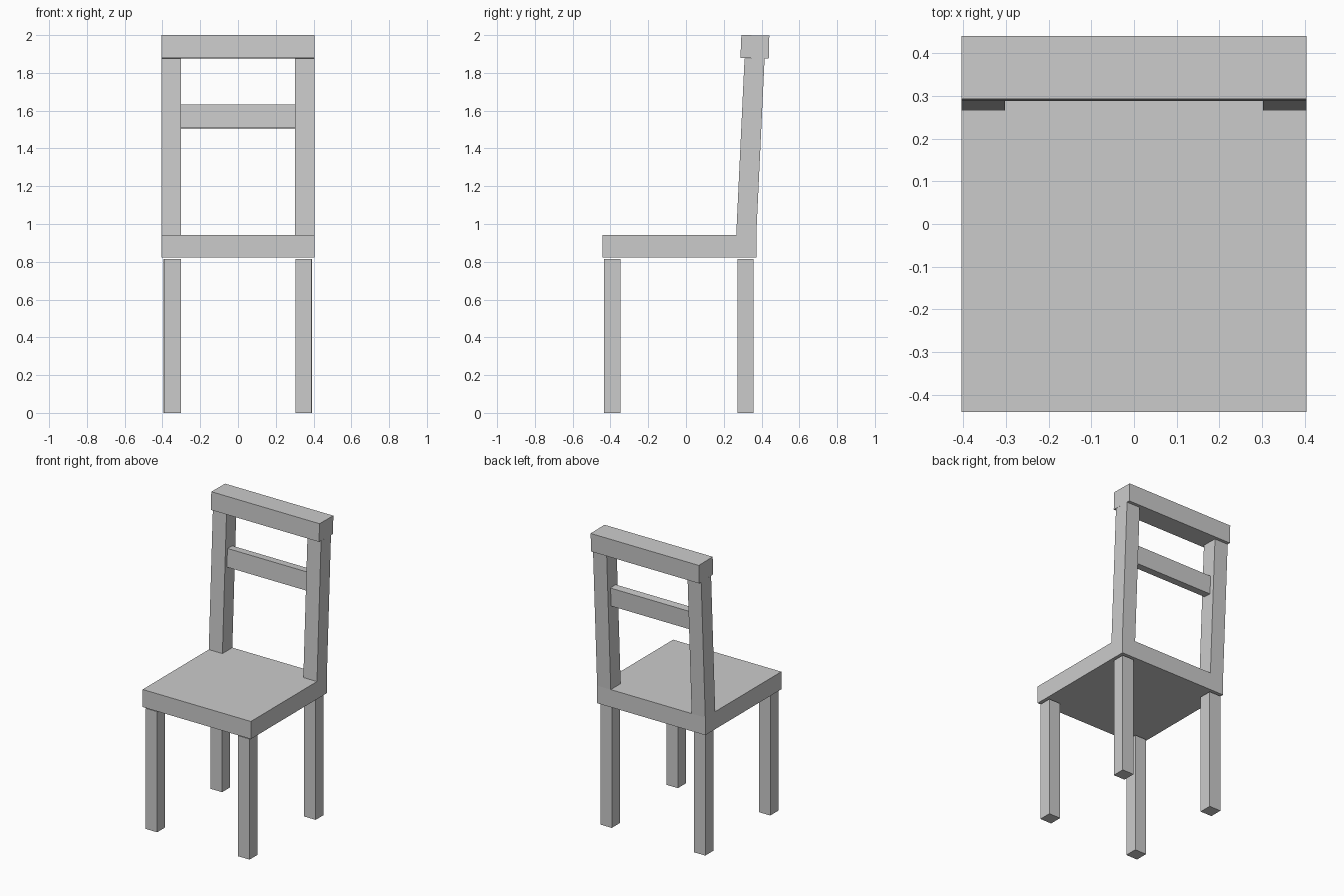
import bpy, bmesh

if "Cube" in bpy.data.objects:
    bpy.data.objects.remove(bpy.data.objects["Cube"])


def block(name, x, bottom, top):
    """Six-sided block; bottom and top are (y_front, y_back, z_front, z_back)."""
    bm = bmesh.new()
    rings = []
    for yf, yb, zf, zb in (bottom, top):
        rings.append([bm.verts.new(p) for p in (
            (x[0], yf, zf), (x[1], yf, zf), (x[1], yb, zb), (x[0], yb, zb))])
    lo, hi = rings
    bm.faces.new(lo[::-1])
    bm.faces.new(hi)
    for i in range(4):
        j = (i + 1) % 4
        bm.faces.new((lo[i], lo[j], hi[j], hi[i]))
    mesh = bpy.data.meshes.new(name)
    bm.to_mesh(mesh)
    bm.free()
    obj = bpy.data.objects.new(name, mesh)
    bpy.context.collection.objects.link(obj)
    return obj


W = 0.405        # half width of the chair
INNER = 0.303    # inner side of the back posts
SEAT_TOP = 0.942

# Seat slab
block("seat", (-W, W), (-0.441, 0.372, 0.823, 0.823),
      (-0.441, 0.372, SEAT_TOP, SEAT_TOP))

# Four legs, stopping just short of the seat
LEG = 0.086
for name, x, y in (("front_left_leg", -0.388, -0.433),
                   ("front_right_leg", 0.304, -0.433),
                   ("rear_left_leg", -0.395, 0.272),
                   ("rear_right_leg", 0.305, 0.272)):
    block(name, (x, x + LEG), (y, y + LEG, 0, 0), (y, y + LEG, 0.816, 0.816))

# Back posts leaning backwards
for name, x in (("left_back_post", (-W, -INNER)), ("right_back_post", (INNER, W))):
    block(name, x, (0.266, 0.372, SEAT_TOP, SEAT_TOP), (0.310, 0.416, 1.877, 1.877))

# Thick top rail, slightly tilted
block("top_rail", (-W, W), (0.288, 0.438, 1.879, 1.875), (0.293, 0.441, 2.0, 1.998))

# Thin middle rail between the posts
block("middle_rail", (-INNER, INNER), (0.314, 0.368, 1.509, 1.506),
      (0.320, 0.374, 1.633, 1.630))
